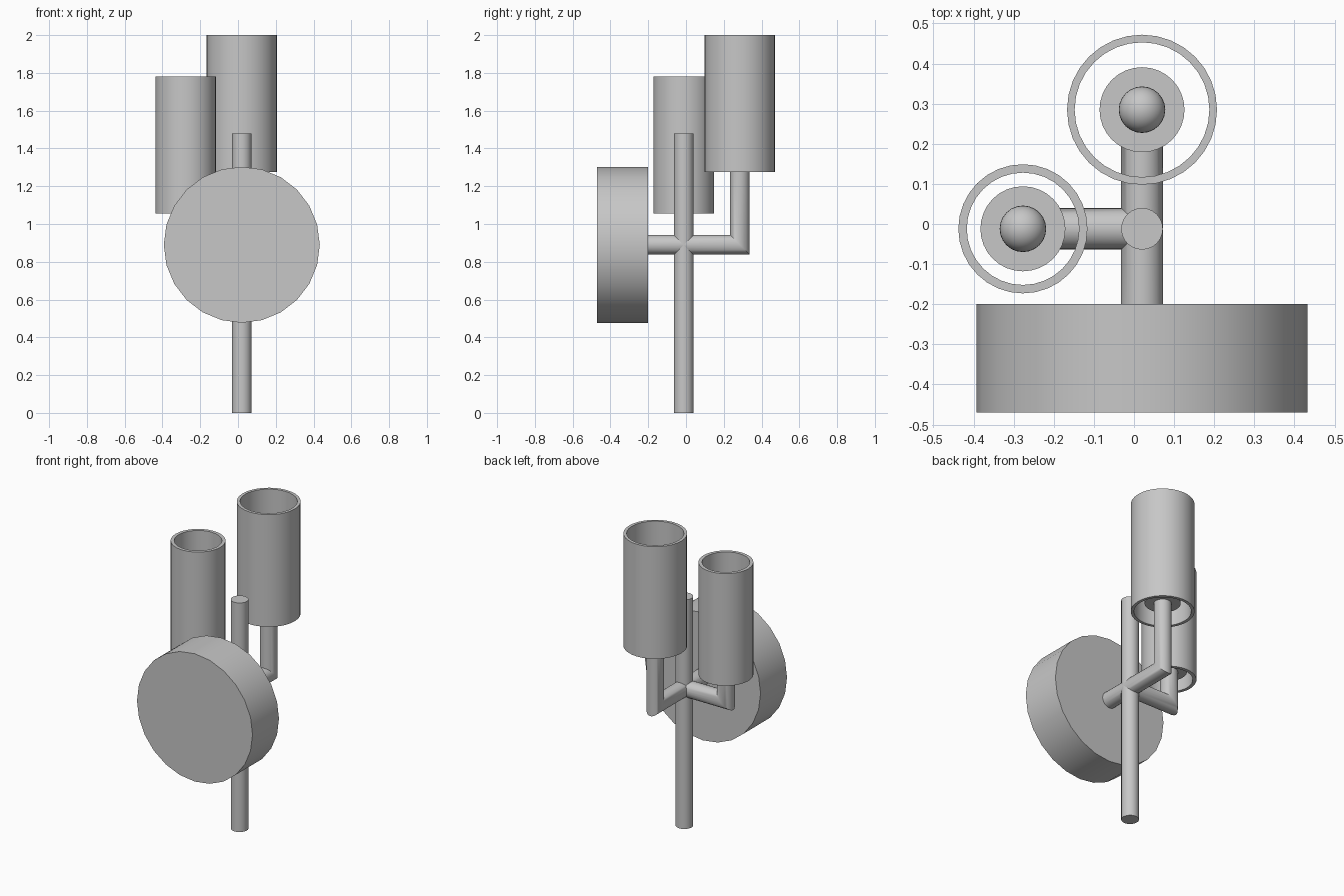
import bpy
import bmesh
from math import cos, sin, pi, radians
from mathutils import Vector, Matrix

if "Cube" in bpy.data.objects:
    bpy.data.objects.remove(bpy.data.objects["Cube"], do_unlink=True)

GREY = (0.57, 0.57, 0.57, 1)
metal = bpy.data.materials.new("plain grey")
metal.use_nodes = True
metal.diffuse_color = GREY
metal.node_tree.nodes["Principled BSDF"].inputs["Base Color"].default_value = GREY

ROD = 0.052          # tube radius
CX, CY, ARM_Z = 0.02, -0.012, 0.89


def finish(name, bm):
    """Turn a bmesh into a smooth-sided, sharp-edged object."""
    bmesh.ops.recalc_face_normals(bm, faces=bm.faces)
    mesh = bpy.data.meshes.new(name)
    bm.to_mesh(mesh)
    bm.free()
    mesh.materials.append(metal)
    obj = bpy.data.objects.new(name, mesh)
    bpy.context.collection.objects.link(obj)
    bpy.ops.object.select_all(action="DESELECT")
    obj.select_set(True)
    bpy.context.view_layer.objects.active = obj
    bpy.ops.object.shade_smooth_by_angle(angle=radians(35))
    return obj


def loft(bm, rings, closed=False):
    """Skin a series of point rings; cap the ends unless closed."""
    loops = [[bm.verts.new(p) for p in ring] for ring in rings]
    n = len(loops[0])
    pairs = list(zip(loops, loops[1:]))
    if closed:
        pairs.append((loops[-1], loops[0]))
    for a, b in pairs:
        for i in range(n):
            j = (i + 1) % n
            bm.faces.new((a[i], a[j], b[j], b[i]))
    if not closed:
        bm.faces.new(loops[0])
        bm.faces.new(loops[-1])


def ring(centre, u, v, radius, sides):
    angles = [2 * pi * i / sides for i in range(sides)]
    return [centre + (u * cos(a) + v * sin(a)) * radius for a in angles]


X, Y, Z = Vector((1, 0, 0)), Vector((0, 1, 0)), Vector((0, 0, 1))


def cylinder(name, start, end, u, v, radius, sides=24):
    bm = bmesh.new()
    loft(bm, [ring(Vector(p), u, v, radius, sides) for p in (start, end)])
    return finish(name, bm)


def elbow_arm(name, start, corner, top):
    """Horizontal tube with a mitred corner into an upright riser."""
    start, corner = Vector(start), Vector(corner)
    d = (corner - start).normalized()
    s = d.cross(Z)
    end = Vector((corner.x, corner.y, top))
    bm = bmesh.new()
    loft(bm, [ring(start, s, Z, ROD, 24),
              ring(corner, s, Z - d, ROD, 24),
              ring(end, s, -d, ROD, 24)])
    return finish(name, bm)


def lamp_head(prefix, x, y, bottom, outer, inner):
    """Open tubular shade around a round holder and a ball bulb."""
    low, high = Vector((x, y, bottom)), Vector((x, y, bottom + 0.725))
    bm = bmesh.new()
    loft(bm, [ring(p, X, Y, r, 32) for p, r in
              ((low, outer), (high, outer), (high, inner), (low, inner))], closed=True)
    finish(prefix + "_shade", bm)
    base = bottom + 0.055
    cylinder(prefix + "_bulb_holder", (x, y, base), (x, y, base + 0.05), X, Y, 0.106, 32)
    bm = bmesh.new()
    bmesh.ops.create_uvsphere(bm, u_segments=24, v_segments=16, radius=0.058,
                              matrix=Matrix.Translation((x, y, base + 0.1)))
    finish(prefix + "_bulb", bm)


# Wall plate and upright rod
cylinder("wall_plate", (CX, -0.47, ARM_Z), (CX, -0.2, ARM_Z), X, Z, 0.413)
cylinder("upright_rod", (CX, CY, 0), (CX, CY, 1.48), X, Y, ROD)

# Arms crossing the rod, each turning up into a lamp head
BACK_Y, SIDE_X = 0.285, -0.277
elbow_arm("long_arm", (CX, -0.21, ARM_Z), (CX, BACK_Y, ARM_Z), 1.34)
elbow_arm("side_arm", (CX, CY, ARM_Z), (SIDE_X, CY, ARM_Z), 1.12)

# Lamp heads
lamp_head("large", CX, BACK_Y, 1.275, 0.187, 0.168)
lamp_head("small", SIDE_X, CY, 1.055, 0.161, 0.14)
